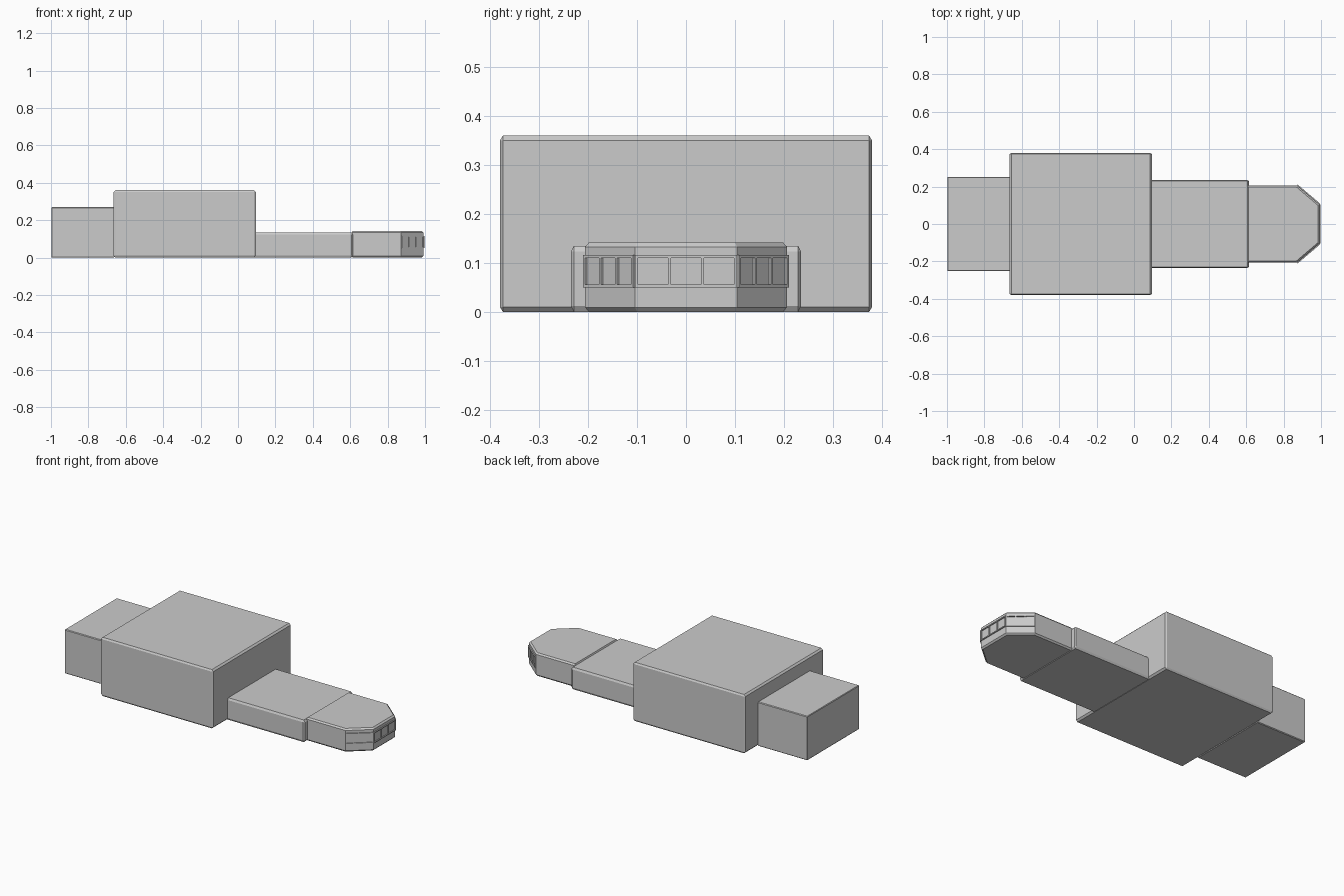
import bpy, bmesh
from math import atan2
from mathutils import Vector, Matrix

if "Cube" in bpy.data.objects:
    bpy.data.objects.remove(bpy.data.objects["Cube"], do_unlink=True)

# Single plain grey for the whole hull
grey = bpy.data.materials.new("hull grey")
grey.use_nodes = True
colour = (0.6, 0.6, 0.6, 1)
grey.diffuse_color = colour
grey.node_tree.nodes["Principled BSDF"].inputs["Base Color"].default_value = colour


def finish(name, bm):
    bmesh.ops.recalc_face_normals(bm, faces=bm.faces)
    mesh = bpy.data.meshes.new(name)
    bm.to_mesh(mesh)
    bm.free()
    mesh.materials.append(grey)
    obj = bpy.data.objects.new(name, mesh)
    bpy.context.collection.objects.link(obj)
    return obj


def chamfered_solid(name, plan, inset_plan, height, edge):
    """Full outline between the chamfers, smaller outline at top and bottom."""
    bm = bmesh.new()
    for outline, levels in ((plan, (edge, height - edge)), (inset_plan, (0, height))):
        for x, y in outline:
            for z in levels:
                bm.verts.new((x, y, z))
    bmesh.ops.convex_hull(bm, input=bm.verts[:])
    bmesh.ops.dissolve_limit(bm, angle_limit=0.01, verts=bm.verts[:], edges=bm.edges[:])
    return finish(name, bm)


def block(name, x0, x1, half, height, cx, cy, cz):
    inset = [(x, s * (half - cy)) for x in (x0 + cx, x1 - cx) for s in (-1, 1)]
    plan = [(x, s * (half - cy)) for x in (x0, x1) for s in (-1, 1)]
    plan += [(x, s * half) for x in (x0 + cx, x1 - cx) for s in (-1, 1)]
    return chamfered_solid(name, plan, inset, height, cz)


# Main masses
block("rear_block", -0.998, -0.66, 0.252, 0.27, 0.003, 0.004, 0.004)
block("main_block", -0.665, 0.095, 0.38, 0.36, 0.01, 0.006, 0.01)
block("middle_block", 0.08, 0.614, 0.235, 0.135, 0.008, 0.006, 0.012)

# Tapered nose
side = [(0.608, 0.206), (0.872, 0.206), (0.992, 0.104)]
side_inset = [(0.612, 0.198), (0.868, 0.198), (0.983, 0.1)]
mirror = lambda pts: pts + [(x, -y) for x, y in pts]
chamfered_solid("nose_block", mirror(side), mirror(side_inset), 0.142, 0.009)

# Raised window frames on the three nose walls
corners = [Vector(p) for p in ((0.872, -0.206), (0.992, -0.104), (0.992, 0.104), (0.872, 0.206))]
names = ("right_window_frame", "front_window_frame", "left_window_frame")
BAR, DEPTH = 0.006, 0.012
BOTTOM, TOP = 0.05, 0.116
for name, a, b in zip(names, corners, corners[1:]):
    run = b - a
    length = run.length
    mid = (a + b) / 2
    wall = Matrix.Translation((mid.x, mid.y, 0)) @ Matrix.Rotation(atan2(run.y, run.x), 4, "Z")
    bm = bmesh.new()
    bars = [(0, z, length, BAR) for z in (BOTTOM + BAR / 2, TOP - BAR / 2)]
    for i in range(4):
        u = (i / 3 - 0.5) * (length - BAR)
        bars.append((u, (BOTTOM + TOP) / 2, BAR, TOP - BOTTOM))
    for u, z, width, tall in bars:
        place = Matrix.Translation((u, 0, z)) @ Matrix.Diagonal((width, DEPTH, tall, 1))
        bmesh.ops.create_cube(bm, size=1, matrix=wall @ place)
    finish(name, bm)
